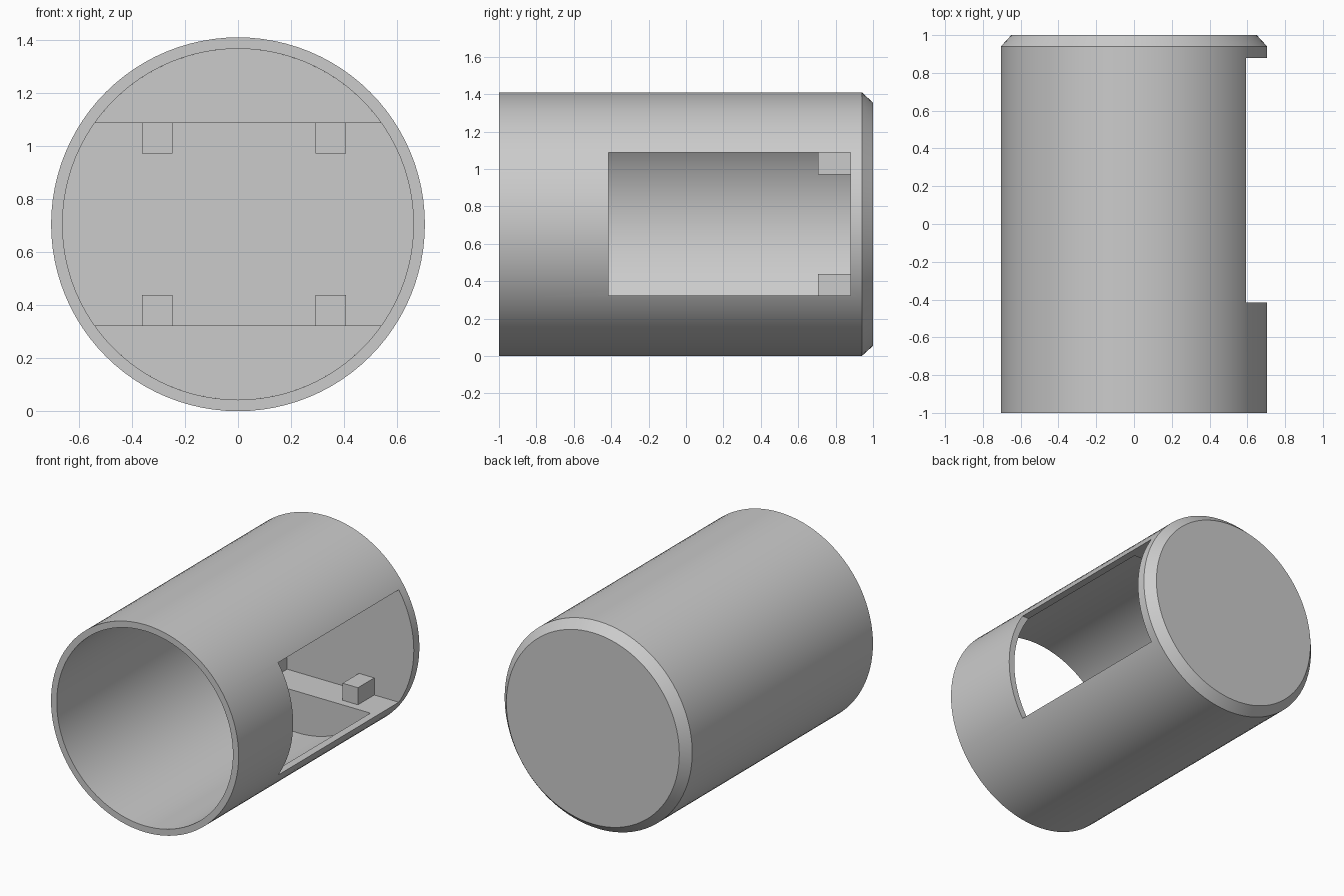
import bpy
import bmesh
import math

if "Cube" in bpy.data.objects:
    bpy.data.objects.remove(bpy.data.objects["Cube"], do_unlink=True)

R, BORE = 0.705, 0.662          # outer and inner radius
AXIS = R                        # height of the cylinder axis
HALF = 0.382                    # half height of the window and pocket
LID = 0.88                      # inside face of the closed end

grey = bpy.data.materials.new("plain grey")
grey.use_nodes = True
grey.diffuse_color = (0.6, 0.6, 0.6, 1)
grey.node_tree.nodes["Principled BSDF"].inputs["Base Color"].default_value = (0.6, 0.6, 0.6, 1)


def finish(name, bm):
    bmesh.ops.recalc_face_normals(bm, faces=bm.faces)
    mesh = bpy.data.meshes.new(name)
    bm.to_mesh(mesh)
    bm.free()
    mesh.materials.append(grey)
    obj = bpy.data.objects.new(name, mesh)
    bpy.context.collection.objects.link(obj)
    return obj


def lathe(name, profile, steps=96):
    """Spin a closed (radius, y) profile around the horizontal axis."""
    bm = bmesh.new()
    verts = [bm.verts.new((0, y, AXIS + r)) for r, y in profile]
    edges = [bm.edges.new(pair) for pair in zip(verts, verts[1:])]
    bmesh.ops.spin(bm, geom=verts + edges, cent=(0, 0, AXIS), axis=(0, 1, 0),
                   angle=2 * math.pi, steps=steps)
    bmesh.ops.remove_doubles(bm, verts=bm.verts, dist=0.0005)
    return finish(name, bm)


def box(name, x, y, z):
    bm = bmesh.new()
    bmesh.ops.create_cube(bm, size=1)
    for v in bm.verts:
        v.co = [span[0] if c < 0 else span[1] for c, span in zip(v.co, (x, y, z))]
    return finish(name, bm)


# Cup: open at the front, closed and chamfered at the back
cup = lathe("cylinder_shell", [(0, LID), (BORE, LID), (BORE, -1), (R, -1),
                               (R, 0.94), (R - 0.055, 1), (0, 1)])

# Side window, cut through the +x wall up to the closed end
cutter = box("window_cutter", (0.2, 1), (-0.415, LID), (AXIS - HALF, AXIS + HALF))
cutter.hide_render = True
cut = cup.modifiers.new("window", "BOOLEAN")
cut.operation, cut.solver, cut.object = "DIFFERENCE", "EXACT", cutter
bpy.ops.object.select_all(action="DESELECT")
cup.select_set(True)
bpy.context.view_layer.objects.active = cup
bpy.ops.object.modifier_apply(modifier=cut.name)
bpy.ops.object.shade_smooth_by_angle(angle=math.radians(30))
bpy.data.objects.remove(cutter, do_unlink=True)

# Circular-segment ledges and square pegs, mirrored top and bottom
for side, label in ((-1, "lower"), (1, "upper")):
    bm = bmesh.new()
    start = math.asin(HALF / BORE)
    arc = [start + (math.pi - 2 * start) * i / 32 for i in range(33)]
    face = bm.faces.new([bm.verts.new((BORE * math.cos(a), 0.65,
                                       AXIS + side * BORE * math.sin(a))) for a in arc])
    grown = bmesh.ops.extrude_face_region(bm, geom=[face])["geom"]
    bmesh.ops.translate(bm, vec=(0, LID - 0.65, 0),
                        verts=[g for g in grown if isinstance(g, bmesh.types.BMVert)])
    finish(label + "_ledge", bm)
    z = sorted((AXIS + side * HALF, AXIS + side * (HALF - 0.116)))
    for x, hand in (((-0.362, -0.247), "right"), ((0.293, 0.408), "left")):
        box(f"{label}_{hand}_peg", x, (0.705, LID), z)
